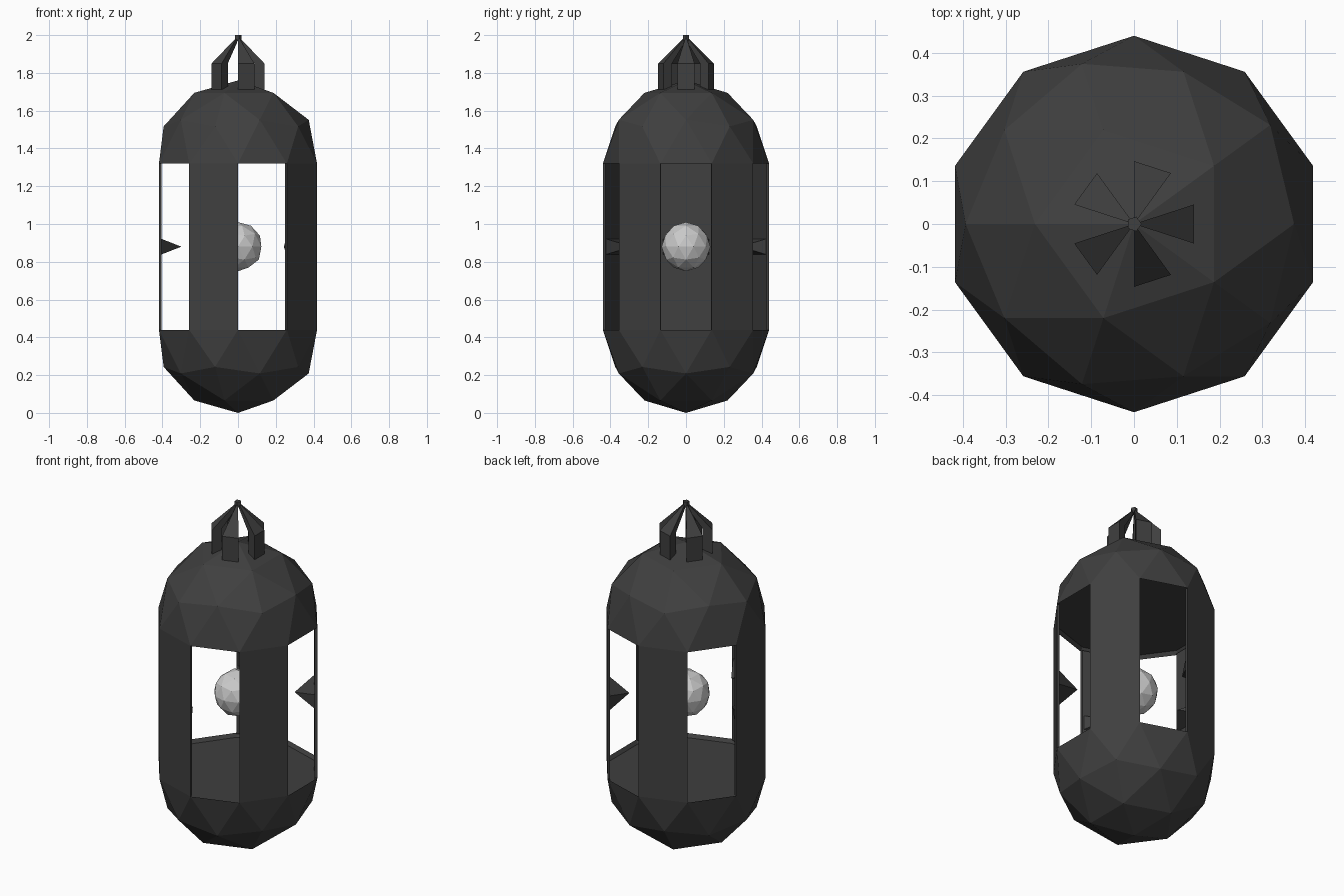
import bpy, bmesh, math
from mathutils import Matrix, Vector

if "Cube" in bpy.data.objects:
    bpy.data.objects.remove(bpy.data.objects["Cube"])

R = 0.44            # body radius
LOW, HIGH = 0.44, 1.32

dark = bpy.data.materials.new("dark_metal")
dark.diffuse_color = (0.05, 0.05, 0.05, 1)
dark.use_nodes = True
dark.node_tree.nodes["Principled BSDF"].inputs["Base Color"].default_value = dark.diffuse_color


def finish(name, bm, mat=None):
    bmesh.ops.recalc_face_normals(bm, faces=bm.faces)
    me = bpy.data.meshes.new(name)
    bm.to_mesh(me)
    bm.free()
    ob = bpy.data.objects.new(name, me)
    bpy.context.collection.objects.link(ob)
    if mat:
        me.materials.append(mat)
    return ob


def polar(r, deg, z):
    a = math.radians(deg)
    return Vector((r * math.cos(a), r * math.sin(a), z))


def loft(bm, rings):
    """Closed solid through equal-sized rings of points."""
    vs = [[bm.verts.new(p) for p in ring] for ring in rings]
    n = len(vs[0])
    for a, b in zip(vs, vs[1:]):
        for i in range(n):
            j = (i + 1) % n
            bm.faces.new((a[i], a[j], b[j], b[i]))
    bm.faces.new(vs[0])
    bm.faces.new(vs[-1])


# Domed halves: half icospheres with a slightly recessed flat cap
def dome(name, z, flip):
    bm = bmesh.new()
    bmesh.ops.create_icosphere(bm, subdivisions=2, radius=R)
    bmesh.ops.delete(bm, geom=[v for v in bm.verts if v.co.z > 0.001], context='VERTS')
    rim = [e for e in bm.edges if e.is_boundary]
    cap = bmesh.ops.contextual_create(bm, geom=rim)["faces"]
    bmesh.ops.recalc_face_normals(bm, faces=bm.faces)
    bmesh.ops.inset_region(bm, faces=cap, thickness=0.015, depth=0)
    bmesh.ops.translate(bm, verts=list(cap[0].verts), vec=(0, 0, -0.02))
    bm.transform(Matrix.Translation((0, 0, z)) @ Matrix.Diagonal((1, 1, -1 if flip else 1, 1)))
    finish(name, bm, dark)


dome("lower_dome", LOW, False)
dome("upper_dome", HIGH, True)

# Five flat pillars on alternate sides of the decagon, each with an inward spike
for k in range(5):
    c = 36 + 72 * k
    bm = bmesh.new()
    loft(bm, [[polar(R, c - 18, z), polar(R, c + 18, z),
               polar(R - 0.015, c + 18, z), polar(R - 0.015, c - 18, z)] for z in (LOW, HIGH)])
    finish(f"pillar_{k + 1}", bm, dark)

    bm = bmesh.new()
    base = [bm.verts.new((0.415, y, z)) for y, z in
            ((-0.135, -0.045), (0.135, -0.045), (0.135, 0.045), (-0.135, 0.045))]
    tip = bm.verts.new((0.30, 0, 0))
    bm.faces.new(base)
    for i in range(4):
        bm.faces.new((base[i], base[(i + 1) % 4], tip))
    bm.transform(Matrix.Translation((0, 0, 0.88)) @ Matrix.Rotation(math.radians(c), 4, 'Z'))
    finish(f"spike_{k + 1}", bm, dark)

# Floating core
bm = bmesh.new()
bmesh.ops.create_icosphere(bm, subdivisions=2, radius=0.13)
bm.transform(Matrix.Translation((0, 0, 0.88)))
finish("core_ball", bm)

# Crown of five bent fins meeting at the top
for k in range(5):
    c = 72 * k
    bm = bmesh.new()
    loft(bm, [[polar(ro, c - 18, zo), polar(ro, c + 18, zo),
               polar(ri, c + 18, zi), polar(ri, c - 18, zi)]
              for ro, zo, ri, zi in ((0.147, 1.71, 0.092, 1.71),
                                     (0.147, 1.85, 0.092, 1.85),
                                     (0.016, 1.98, 0.005, 1.965))])
    finish(f"crown_fin_{k + 1}", bm, dark)

# Small pentagonal knob
bm = bmesh.new()
loft(bm, [[polar(0.018, 72 * i, z) for i in range(5)] for z in (1.968, 2.0)])
finish("crown_knob", bm, dark)
